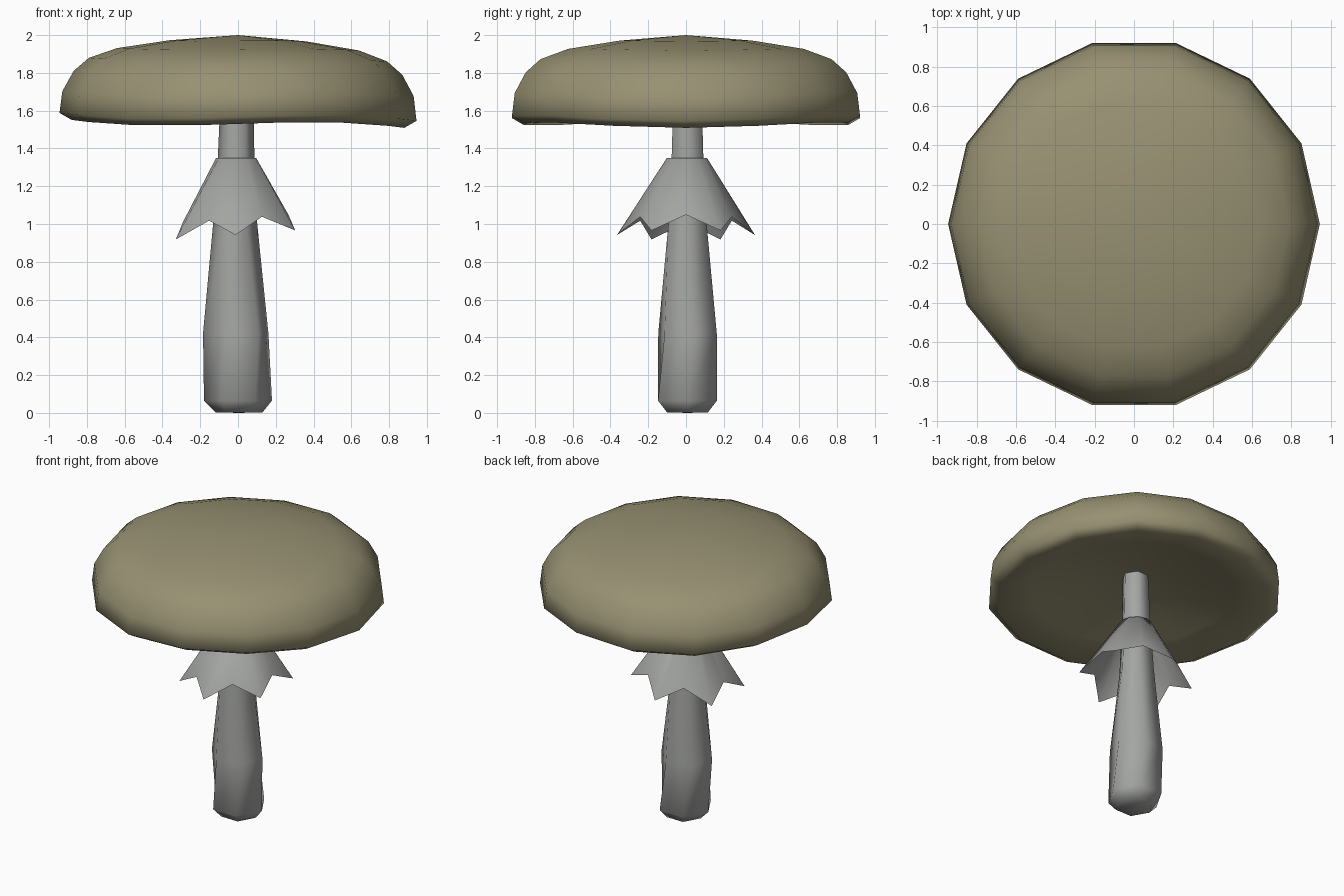
import bpy, math

if "Cube" in bpy.data.objects:
    bpy.data.objects.remove(bpy.data.objects["Cube"])

def material(name, rgb):
    m = bpy.data.materials.new(name)
    m.diffuse_color = (*rgb, 1)
    m.use_nodes = True
    m.node_tree.nodes["Principled BSDF"].inputs["Base Color"].default_value = m.diffuse_color
    return m

cap_mat = material("olive_tan", (0.31, 0.285, 0.17))
stem_mat = material("pale_grey", (0.37, 0.38, 0.365))

def loft(name, rings, mat, start=None, end=None, angle=40):
    """Skin equal-sized rings of points; start/end are optional closing points."""
    n = len(rings[0])
    verts = [p for r in rings for p in r]
    faces = [(k * n + i, k * n + (i + 1) % n, (k + 1) * n + (i + 1) % n, (k + 1) * n + i)
             for k in range(len(rings) - 1) for i in range(n)]
    if start:
        verts.append(start)
        faces += [(len(verts) - 1, (i + 1) % n, i) for i in range(n)]
    if end:
        verts.append(end)
        b = (len(rings) - 1) * n
        faces += [(len(verts) - 1, b + i, b + (i + 1) % n) for i in range(n)]
    me = bpy.data.meshes.new(name)
    me.from_pydata(verts, [], faces)
    me.materials.append(mat)
    ob = bpy.data.objects.new(name, me)
    bpy.context.collection.objects.link(ob)
    bpy.ops.object.select_all(action='DESELECT')
    ob.select_set(True)
    bpy.context.view_layer.objects.active = ob
    bpy.ops.object.shade_smooth_by_angle(angle=math.radians(angle))
    return ob

def ring(n, r, z, cx=0, cy=0, wave=0, twist=0, sy=1):
    """Ring of n points; wave ripples the height, twist (degrees) turns it."""
    pts = []
    for i in range(n):
        a = 2 * math.pi * i / n + math.radians(twist)
        dz = wave * (0.65 * math.cos(3 * a) + 0.4 * math.cos(a))
        pts.append((cx + r * math.cos(a), cy + sy * r * math.sin(a), z - dz))
    return pts

# Cap: 14-sided dome with a wavy rolled rim and a shallow hollow underside
cap = [(0.35, 1.66, 0), (0.65, 1.59, 0.012), (0.88, 1.53, 0.02), (0.945, 1.567, 0.02),
       (0.93, 1.69, 0.012), (0.87, 1.80, 0.01), (0.79, 1.87, 0.009),
       (0.64, 1.925, 0.006), (0.36, 1.97, 0.003)]
loft("cap", [ring(14, r, z, wave=w) for r, z, w in cap], cap_mat,
     start=(0, 0, 1.705), end=(0, 0, 2.0), angle=150)

# Stem: six-sided, bulging and slightly twisted near the base
stem = [(0.125, 0.003, 0.005, 0, 1), (0.18, 0.065, 0, 0, 1), (0.177, 0.42, -0.012, 12, 0.92),
        (0.117, 1.0, -0.015, 0, 1), (0.097, 1.35, -0.01, 0, 1), (0.085, 1.72, -0.005, 0, 1)]
loft("stem", [ring(6, r, z, x, 0.008, twist=t, sy=s) for r, z, x, t, s in stem], stem_mat,
     start=(0.005, 0.008, 0), end=(-0.005, 0.008, 1.72), angle=62)

# Collar: flared skirt with six points, slightly tilted
top = ring(12, 0.106, 1.35, -0.01, 0.005)
hem = []
for i in range(12):
    a = math.pi * i / 6
    r, z = (0.365, 0.942) if i % 2 else (0.28, 1.028)
    x = r * math.cos(a)
    hem.append((-0.013 + x, r * math.sin(a), z + 0.075 * x))
loft("collar", [hem, top], stem_mat, end=(-0.01, 0.005, 1.352), angle=60)
